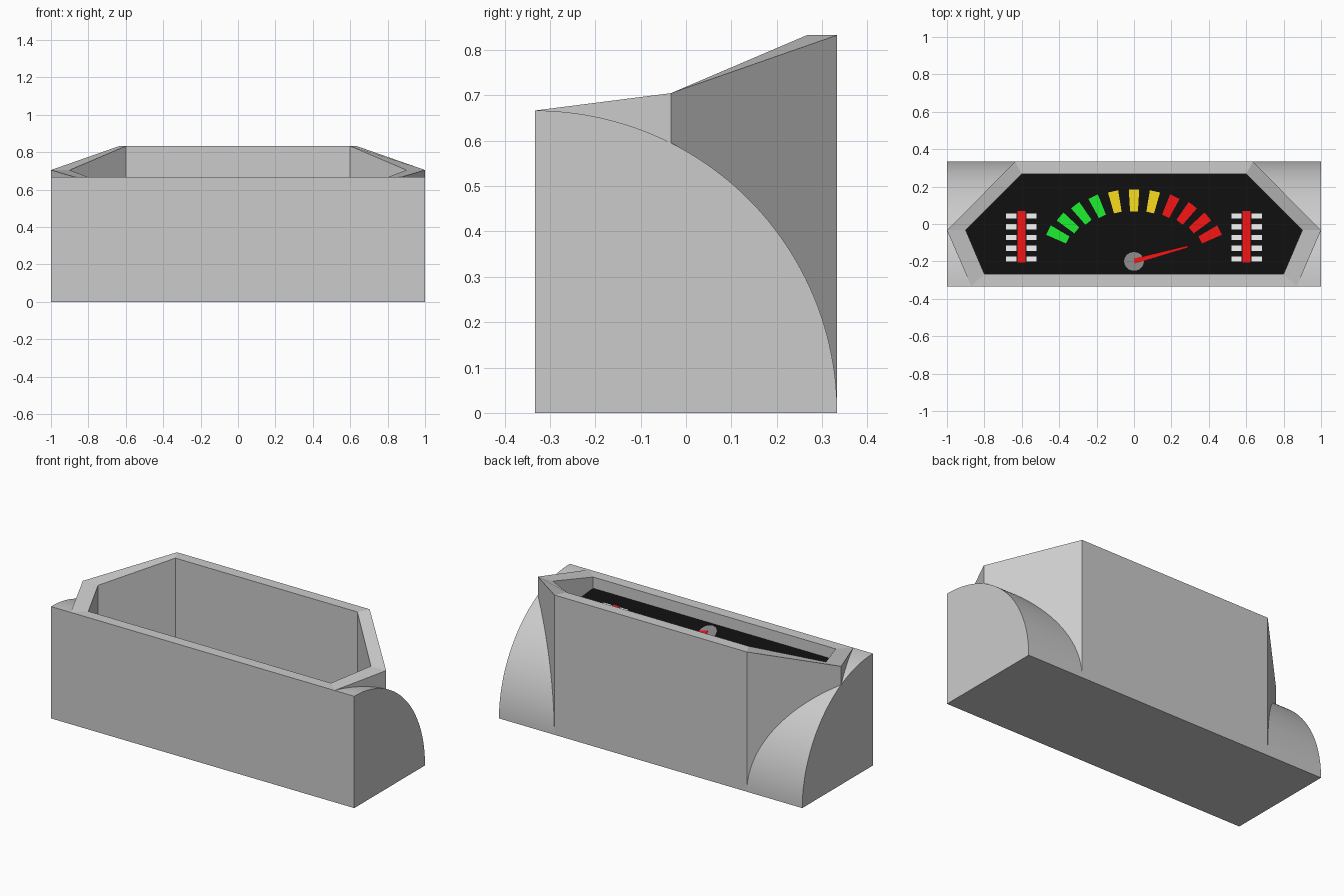
import bpy, bmesh, math

if "Cube" in bpy.data.objects:
    bpy.data.objects.remove(bpy.data.objects["Cube"])


def material(name, rgb):
    m = bpy.data.materials.new(name)
    m.diffuse_color = (*rgb, 1)
    m.use_nodes = True
    m.node_tree.nodes["Principled BSDF"].inputs["Base Color"].default_value = m.diffuse_color
    return m


GREY = material("body grey", (0.6, 0.6, 0.6))
BLACK = material("panel black", (0.004, 0.004, 0.004))
GREEN = material("green", (0.01, 0.7, 0.025))
YELLOW = material("yellow", (0.75, 0.58, 0.01))
RED = material("red", (0.75, 0.006, 0.006))
WHITE = material("white", (0.75, 0.75, 0.75))
HUB = material("hub grey", (0.22, 0.22, 0.22))


def make(name, verts, faces, mat):
    me = bpy.data.meshes.new(name)
    me.from_pydata(verts, [], faces)
    me.materials.append(mat)
    bm = bmesh.new()
    bm.from_mesh(me)
    bmesh.ops.recalc_face_normals(bm, faces=bm.faces)
    bm.to_mesh(me)
    bm.free()
    ob = bpy.data.objects.new(name, me)
    bpy.context.collection.objects.link(ob)
    return ob


def prism(name, low, high, mat):
    n = len(low)
    faces = [list(range(n))[::-1], list(range(n, 2 * n))]
    faces += [(i, (i + 1) % n, n + (i + 1) % n, n + i) for i in range(n)]
    return make(name, low + high, faces, mat)


def floor_z(y):
    # the dial panel slopes down towards the back
    return 0.6 - 0.5 * (y + 0.267)


H = 1 / 3
R = 2 / 3
SIDE_Z = 0.705
TOP_Z = 0.833

# quarter-round base
N = 48
prof = [(-H, 0)] + [(-H + R * math.cos(a), R * math.sin(a))
                    for a in (math.pi / 2 * i / N for i in range(N + 1))]
base = prism("quarter_round_base", [(-1, y, z) for y, z in prof],
             [(1, y, z) for y, z in prof], GREY)


def hexagon(front, middle, back):
    right = [front, middle, back]
    return right + [(-x, y, z) for x, y, z in reversed(right)]


outer = hexagon((0.87, -H, R), (1, -0.033, SIDE_Z), (0.635, H, TOP_Z))
inner = hexagon((0.8, -0.267, R), (0.9, -0.033, SIDE_Z), (0.6, 0.267, TOP_Z))

# hollow in the base, under the housing
cutter = prism("hollow_cutter",
               [(x * 1.02, y * 1.02, floor_z(y) - 0.02) for x, y, z in inner],
               [(x * 1.02, y * 1.02, 1) for x, y, z in inner], GREY)
cutter.hide_render = True
mod = base.modifiers.new("hollow", 'BOOLEAN')
mod.object = cutter
mod.operation = 'DIFFERENCE'
mod.solver = 'EXACT'
bpy.context.view_layer.objects.active = base
base.select_set(True)
bpy.ops.object.modifier_apply(modifier=mod.name)
bpy.data.objects.remove(cutter)
bpy.ops.object.shade_smooth_by_angle(angle=math.radians(30))

# housing: outer walls, sloping rim and inner walls
rings = [[(x, y, 0) for x, y, z in outer], outer, inner,
         [(x, y, floor_z(y)) for x, y, z in inner]]
verts = [v for r in rings for v in r]
faces = []
for k in range(3):
    for i in range(6):
        if k == 0 and i == 5:
            continue  # front wall is the base's own front
        j = (i + 1) % 6
        faces.append((k * 6 + i, k * 6 + j, k * 6 + 6 + j, k * 6 + 6 + i))
# floor of the housing joins the surface so normals stay consistent
faces.append(tuple(range(18, 24)))
housing = make("dial_housing", verts, faces, GREY)
housing.data.materials.append(BLACK)
housing.data.polygons[len(faces) - 1].material_index = 1


def plate(name, pts, mat, lift=0.004):
    # thin plate lying on the sloping panel
    return prism(name, [(x, y, floor_z(y) + 0.0005) for x, y in pts],
                 [(x, y, floor_z(y) + lift) for x, y in pts], mat)


def rect(name, x0, x1, y0, y1, mat):
    plate(name, [(x0, y0), (x1, y0), (x1, y1), (x0, y1)], mat)


# arc of scale marks
for i in range(-5, 6):
    a = math.radians(12.6 * i)
    cx, cy = 0.455 * math.sin(a), -0.213 + 0.339 * math.cos(a)
    dx, dy = math.sin(a), math.cos(a)
    pts = [(cx + dx * r + dy * w, cy + dy * r - dx * w)
           for r, w in ((-0.058, -0.021), (-0.058, 0.021), (0.058, 0.028), (0.058, -0.028))]
    plate("scale_mark", pts, GREEN if i < -1 else YELLOW if i < 2 else RED)

# side bar gauges
for c in (-0.602, 0.602):
    rect("gauge_bar", c - 0.022, c + 0.022, -0.205, 0.07, RED)
    for k in range(5):
        y = -0.187 + 0.0575 * k
        for s in (-1, 1):
            m = c + s * 0.054
            rect("gauge_tick", m - 0.028, m + 0.028, y - 0.014, y + 0.014, WHITE)

# hub and needle
plate("needle_hub", [(0.053 * math.cos(t), -0.2 + 0.05 * math.sin(t))
                     for t in (math.tau * i / 24 for i in range(24))], HUB, 0.006)
plate("needle", [(0.004, -0.212), (0.29, -0.125), (0.288, -0.115), (-0.002, -0.185)], RED, 0.009)
